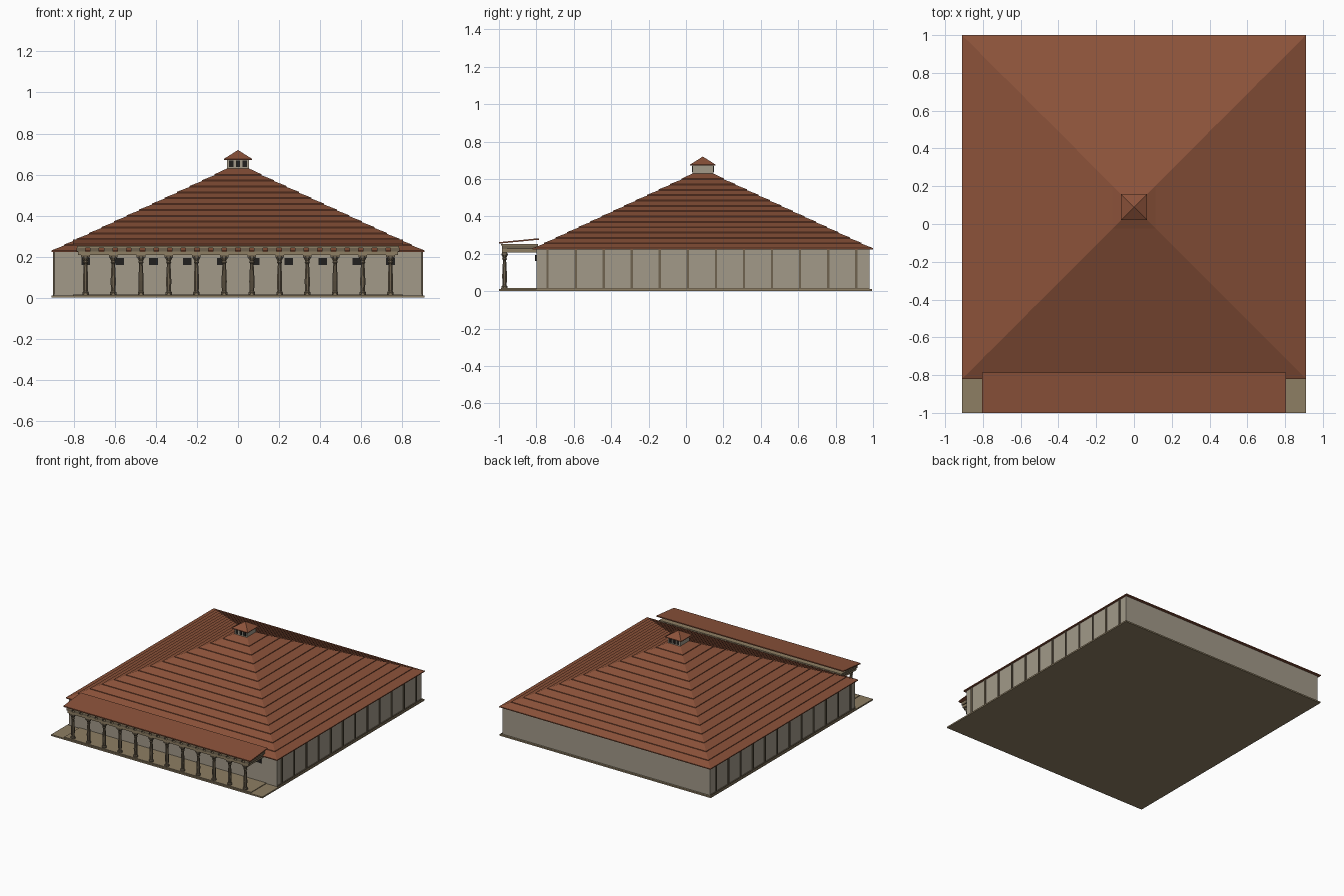
import bpy, bmesh, math

if "Cube" in bpy.data.objects:
    bpy.data.objects.remove(bpy.data.objects["Cube"])

CY = 0.09  # centre of the hall along y


def material(name, r, g, b):
    m = bpy.data.materials.new(name)
    m.diffuse_color = (r, g, b, 1)
    m.use_nodes = True
    m.node_tree.nodes["Principled BSDF"].inputs["Base Color"].default_value = m.diffuse_color
    return m


ROOF = material("roof_tile", 0.26, 0.085, 0.042)
WALL = material("plaster", 0.36, 0.32, 0.25)
FLOOR = material("floor_stone", 0.27, 0.21, 0.125)
WOOD = material("timber", 0.16, 0.125, 0.08)
DARK = material("opening", 0.015, 0.014, 0.013)


def finish(name, bm, mat):
    bmesh.ops.recalc_face_normals(bm, faces=bm.faces)
    me = bpy.data.meshes.new(name)
    bm.to_mesh(me)
    bm.free()
    me.materials.append(mat)
    ob = bpy.data.objects.new(name, me)
    bpy.context.collection.objects.link(ob)
    return ob


def boxes(name, mat, items):
    """One object from boxes given as (x0, x1, y0, y1, z0, z1)."""
    bm = bmesh.new()
    for x0, x1, y0, y1, z0, z1 in items:
        v = bmesh.ops.create_cube(bm, size=1)["verts"]
        bmesh.ops.scale(bm, vec=(x1 - x0, y1 - y0, z1 - z0), verts=v)
        bmesh.ops.translate(bm, vec=((x0 + x1) / 2, (y0 + y1) / 2, (z0 + z1) / 2), verts=v)
    return finish(name, bm, mat)


def stack(bm, rings, sides, cx, cy, turn=0.0):
    """Closed stack of regular rings given as (radius, z)."""
    loops = []
    for r, z in rings:
        loops.append([bm.verts.new((cx + r * math.cos(turn + math.tau * k / sides),
                                    cy + r * math.sin(turn + math.tau * k / sides), z))
                      for k in range(sides)])
    for a, b in zip(loops, loops[1:]):
        for k in range(sides):
            n = (k + 1) % sides
            bm.faces.new((a[k], a[n], b[n], b[k]))
    bm.faces.new(loops[0])
    bm.faces.new(loops[-1])


def square_stack(name, rings, mat):
    bm = bmesh.new()
    stack(bm, [(h * math.sqrt(2), z) for h, z in rings], 4, 0, CY, math.pi / 4)
    return finish(name, bm, mat)


# Ground slab and hall walls
boxes("floor_slab", FLOOR, [(-0.91, 0.91, -1.0, 0.995, 0, 0.011)])
boxes("porch_floor", FLOOR, [(-0.805, 0.805, -0.99, -0.79, 0.005, 0.016)])
boxes("hall_walls", WALL, [(-0.895, 0.895, -0.80, 0.98, 0.008, 0.229)])

# Side wall posts and rails, both sides
posts = []
for s in (-1, 1):
    x0, x1 = sorted((s * 0.89, s * 0.902))
    for i in range(12):
        y = -0.74 + 0.15 * i
        posts.append((x0, x1, y - 0.006, y + 0.006, 0.011, 0.228))
    posts.append((x0, x1, -0.80, 0.98, 0.011, 0.018))
boxes("side_wall_posts", WOOD, posts)

# Front windows
boxes("front_windows", DARK,
      [(-0.742 + 0.165 * i - 0.021, -0.742 + 0.165 * i + 0.021, -0.807, -0.795, 0.16, 0.194)
       for i in range(10)])

# Main roof in stepped tile courses
N, LIP = 14, 0.005
rings = [(0.91, 0.223), (0.91, 0.23)]
for i in range(1, N + 1):
    h = 0.91 - 0.857 * i / N
    z = 0.23 + 0.40 * i / N
    rings += [(h, z - LIP), (h, z)] if i < N else [(h, z)]
square_stack("main_roof", rings, ROOF)

# Roof lantern: body, openings front and back, cap
boxes("lantern_body", WALL, [(-0.053, 0.053, CY - 0.056, CY + 0.056, 0.60, 0.676)])
boxes("lantern_openings", DARK,
      [(x - 0.01, x + 0.01, CY + s * 0.056 - 0.003, CY + s * 0.056 + 0.003, 0.636, 0.668)
       for x in (-0.033, 0, 0.033) for s in (-1, 1)])
square_stack("lantern_roof", [(0.069, 0.671), (0.069, 0.676), (0.001, 0.719)], ROOF)

# Porch columns with base, tapered shaft and capital
bm = bmesh.new()
profile = [(0.017, 0.014), (0.017, 0.026), (0.012, 0.032), (0.014, 0.08), (0.011, 0.14),
           (0.009, 0.165), (0.014, 0.172), (0.011, 0.18), (0.019, 0.194), (0.019, 0.2)]
column_x = [-0.743 + 1.486 * i / 11 for i in range(12)]
for x in column_x:
    stack(bm, profile, 8, x, -0.97, math.pi / 8)
finish("porch_columns", bm, WOOD)
boxes("column_capitals", WOOD, [(x - 0.021, x + 0.021, -0.984, -0.956, 0.196, 0.208) for x in column_x])

# Porch beams, joists and upper rail
boxes("porch_beams", FLOOR,
      [(-0.78, 0.78, -0.984, -0.956, 0.207, 0.226)] +
      [(s * 0.765 - 0.013, s * 0.765 + 0.013, -0.984, -0.79, 0.207, 0.226) for s in (-1, 1)])
boxes("porch_joists", WOOD,
      [(-0.765 + 1.53 * i / 23 - 0.022, -0.765 + 1.53 * i / 23 + 0.022, -0.984, -0.79, 0.226, 0.243)
       for i in range(24)])
boxes("porch_ceiling", FLOOR, [(-0.785, 0.785, -0.99, -0.79, 0.243, 0.251)])

# Sloping porch roof slab
bm = bmesh.new()
section = [(-1.0, 0.254), (-0.785, 0.275), (-0.785, 0.283), (-1.0, 0.262)]
left = [bm.verts.new((-0.805, y, z)) for y, z in section]
face = bm.faces.new(left)
new = bmesh.ops.extrude_face_region(bm, geom=[face])["geom"]
bmesh.ops.translate(bm, vec=(1.61, 0, 0), verts=[g for g in new if isinstance(g, bmesh.types.BMVert)])
if len(bm.faces) < 6:
    bm.faces.new(left)
finish("porch_roof", bm, ROOF)
